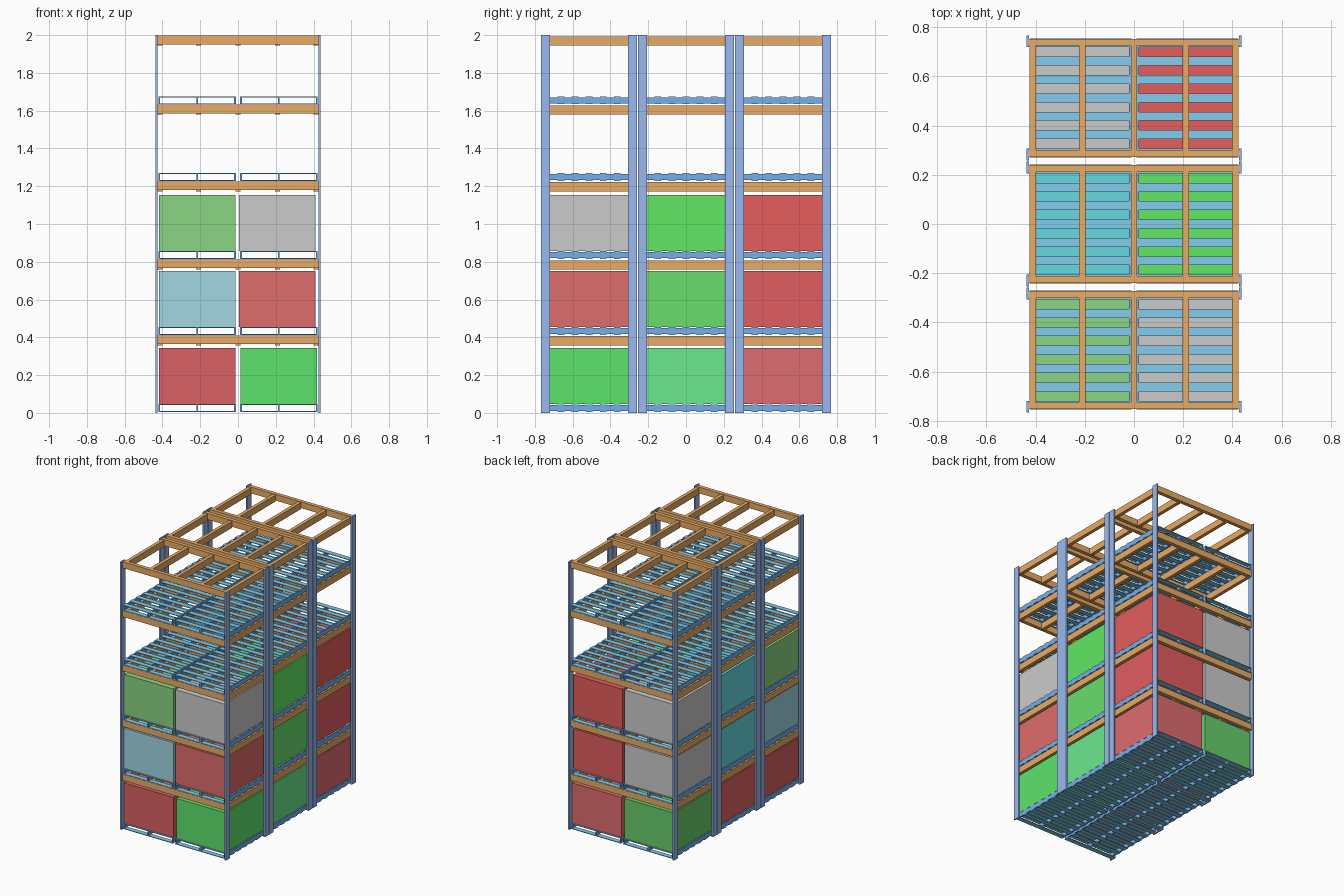
import bpy, bmesh

if "Cube" in bpy.data.objects:
    bpy.data.objects.remove(bpy.data.objects["Cube"])

def mat(name, c):
    m = bpy.data.materials.new(name)
    m.diffuse_color = (*c, 1)
    m.use_nodes = True
    m.node_tree.nodes["Principled BSDF"].inputs["Base Color"].default_value = m.diffuse_color
    return m

def boxes(name, spans, material):
    """One object made of axis-aligned blocks: (x0, x1, y0, y1, z0, z1)."""
    bm = bmesh.new()
    for x0, x1, y0, y1, z0, z1 in spans:
        r = bmesh.ops.create_cube(bm, size=1)
        for v in r["verts"]:
            v.co = ((x0 + x1) / 2 + v.co.x * (x1 - x0),
                    (y0 + y1) / 2 + v.co.y * (y1 - y0),
                    (z0 + z1) / 2 + v.co.z * (z1 - z0))
    me = bpy.data.meshes.new(name)
    bm.to_mesh(me)
    bm.free()
    me.materials.append(material)
    ob = bpy.data.objects.new(name, me)
    bpy.context.collection.objects.link(ob)

ORANGE = mat("beam_orange", (.82, .41, .13))
POST = mat("post_blue", (.33, .49, .86))
SLAT = mat("slat_blue", (.23, .61, .86))
RUNNER = mat("runner_blue", (.18, .43, .83))

BAYS = {"front": -.513, "middle": 0, "back": .513}
BEAM_TOPS = [.41, .812, 1.226, 1.632, 1.997]
PALLET_Z = [.004, .412, .814, 1.228, 1.634]
SIDES = {"left": (-.422, -.01), "right": (.01, .422)}

# crate colours from ground level up
RED, GREY, TEAL = (.75, .13, .13), (.7, .7, .7), (.13, .7, .75)
COLOURS = {
    ("front", "left"): [(.7, .12, .13), (.36, .68, .77), (.26, .66, .23)],
    ("front", "right"): [(.11, .77, .15), (.74, .15, .15), GREY],
    ("middle", "left"): [RED, TEAL, TEAL],
    ("middle", "right"): [(.15, .82, .27), (.14, .72, .15), (.12, .81, .13)],
    ("back", "left"): [(.14, .62, .15), GREY, GREY],
    ("back", "right"): [(.73, .15, .16), (.75, .11, .12), (.78, .11, .11)],
}

for bay, y in BAYS.items():
    # four upright posts
    boxes(bay + "_posts",
          [(min(s * .427, s * .437), max(s * .427, s * .437),
            y + t * .23 - .024, y + t * .23 + .024, 0, 2)
           for s in (-1, 1) for t in (-1, 1)], POST)

    # long beams front and back, with cross beams between them
    for i, z in enumerate(BEAM_TOPS):
        boxes(f"{bay}_beams_{i + 1}",
              [(-.43, .43, y + t * .226 - .014, y + t * .226 + .014, z - .046, z)
               for t in (-1, 1)], ORANGE)
        boxes(f"{bay}_cross_beams_{i + 1}",
              [(x - .013, x + .013, y - .213, y + .213, z - .053, z - .004)
               for x in (-.412, -.21, 0, .21, .412)], ORANGE)

    for side, (x0, x1) in SIDES.items():
        for i, z in enumerate(PALLET_Z):
            # pallet: slats above and below three runners
            boxes(f"{bay}_{side}_pallet_slats_{i + 1}",
                  [(x0, x1, y + k * .0747 - .018, y + k * .0747 + .018, z + h, z + h + .005)
                   for k in range(-3, 4) for h in (0, .037)], SLAT)
            boxes(f"{bay}_{side}_pallet_runners_{i + 1}",
                  [(x - .005, x + .005, y - .24, y + .24, z + .005, z + .037)
                   for x in (x0 + .005, (x0 + x1) / 2, x1 - .005)], RUNNER)
        # crates on the lowest three levels
        for i, c in enumerate(COLOURS[bay, side]):
            z = PALLET_Z[i] + .042
            shift = -.009 if side == "right" and i else 0
            boxes(f"{bay}_{side}_crate_{i + 1}",
                  [(x0 + .003 + shift, x1 - .003 + shift, y - .232, y + .232, z, z + .298)],
                  mat(f"{bay}_{side}_crate_colour_{i + 1}", c))
